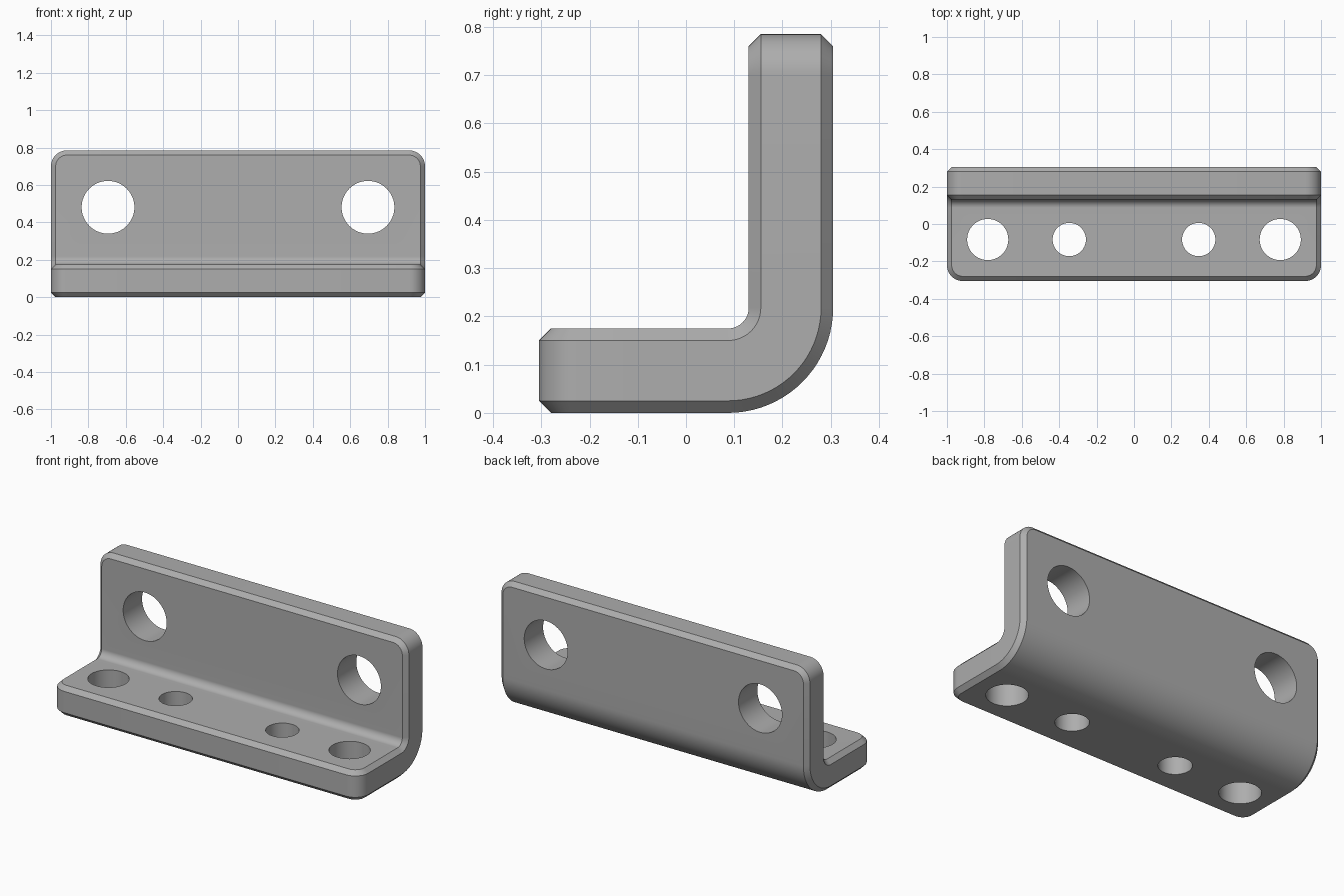
import bpy, bmesh
from math import sin, cos, pi, radians

if "Cube" in bpy.data.objects:
    bpy.data.objects.remove(bpy.data.objects["Cube"])

HALF, DEPTH, HEIGHT, THICK = 1.0, 0.305, 0.785, 0.175
BEND_R, CORNER_R, CHAMFER = 0.043, 0.085, 0.025
CY, CZ = DEPTH - THICK - BEND_R, THICK + BEND_R   # bend centre

steel = bpy.data.materials.new("steel_grey")
steel.use_nodes = True
grey = (0.42, 0.42, 0.42, 1)
steel.diffuse_color = grey
steel.node_tree.nodes["Principled BSDF"].inputs["Base Color"].default_value = grey


def arc(radius, steps=20):
    return [(CY + radius * sin(pi / 2 * i / steps), CZ - radius * cos(pi / 2 * i / steps))
            for i in range(steps + 1)]


def is_skin(face):
    # Broad inner and outer surfaces, not the rim around the plate
    c = face.calc_center_median()
    return abs(face.normal.x) < 0.001 and c.y > 0.001 - DEPTH and c.z < HEIGHT - 0.001


# Bent plate: L profile swept across the width
profile = [(-DEPTH, 0)] + arc(BEND_R + THICK) + [(DEPTH, HEIGHT), (DEPTH - THICK, HEIGHT)]
profile += arc(BEND_R)[::-1] + [(-DEPTH, THICK)]
bm = bmesh.new()
base = bm.faces.new([bm.verts.new((-HALF, y, z)) for y, z in profile])
ext = bmesh.ops.extrude_face_region(bm, geom=[base])
bmesh.ops.translate(bm, vec=(2 * HALF, 0, 0),
                    verts=[v for v in ext["geom"] if isinstance(v, bmesh.types.BMVert)])
bmesh.ops.recalc_face_normals(bm, faces=bm.faces)

# Rounded outer corners of both flanges
def at_corner(edge):
    a, b = (v.co for v in edge.verts)
    front = a.y < 0.001 - DEPTH and b.y < 0.001 - DEPTH
    top = a.z > HEIGHT - 0.001 and b.z > HEIGHT - 0.001
    return abs(a.x - b.x) < 0.001 and (front or top)

bmesh.ops.bevel(bm, geom=[e for e in bm.edges if at_corner(e)], offset=CORNER_R,
                offset_type='OFFSET', segments=10, profile=0.5, affect='EDGES')

# Chamfer along the whole rim, inside and outside
bm.normal_update()
rim = [e for e in bm.edges if sum(is_skin(f) for f in e.link_faces) == 1]
bmesh.ops.bevel(bm, geom=rim, offset=CHAMFER, offset_type='OFFSET', segments=1,
                profile=0.5, affect='EDGES')
bmesh.ops.recalc_face_normals(bm, faces=bm.faces)
mesh = bpy.data.meshes.new("angle_bracket")
bm.to_mesh(mesh)
bm.free()
mesh.materials.append(steel)
bracket = bpy.data.objects.new("angle_bracket", mesh)
bpy.context.collection.objects.link(bracket)


# Mirrored pairs of through holes
def hole_pair(name, radius, x, y, z, tilt=0):
    for side, label in ((1, "left"), (-1, "right")):
        bpy.ops.mesh.primitive_cylinder_add(vertices=64, radius=radius, depth=0.3,
                                            location=(side * x, y, z), rotation=(tilt, 0, 0))
        cutter = bpy.context.object
        cutter.name = f"{name}_cutter_{label}"
        cutter.data.materials.append(steel)
        mod = bracket.modifiers.new(cutter.name, 'BOOLEAN')
        mod.operation, mod.solver, mod.object = 'DIFFERENCE', 'EXACT', cutter
        bpy.context.view_layer.objects.active = bracket
        bpy.ops.object.modifier_apply(modifier=mod.name)
        bpy.data.objects.remove(cutter)


hole_pair("wall_hole", 0.141, 0.695, DEPTH - THICK / 2, 0.481, pi / 2)
hole_pair("large_base_hole", 0.11, 0.782, -0.083, THICK / 2)
hole_pair("small_base_hole", 0.089, 0.346, -0.083, THICK / 2)

bpy.ops.object.select_all(action='DESELECT')
bracket.select_set(True)
bpy.context.view_layer.objects.active = bracket
bpy.ops.object.shade_smooth_by_angle(angle=radians(30))
